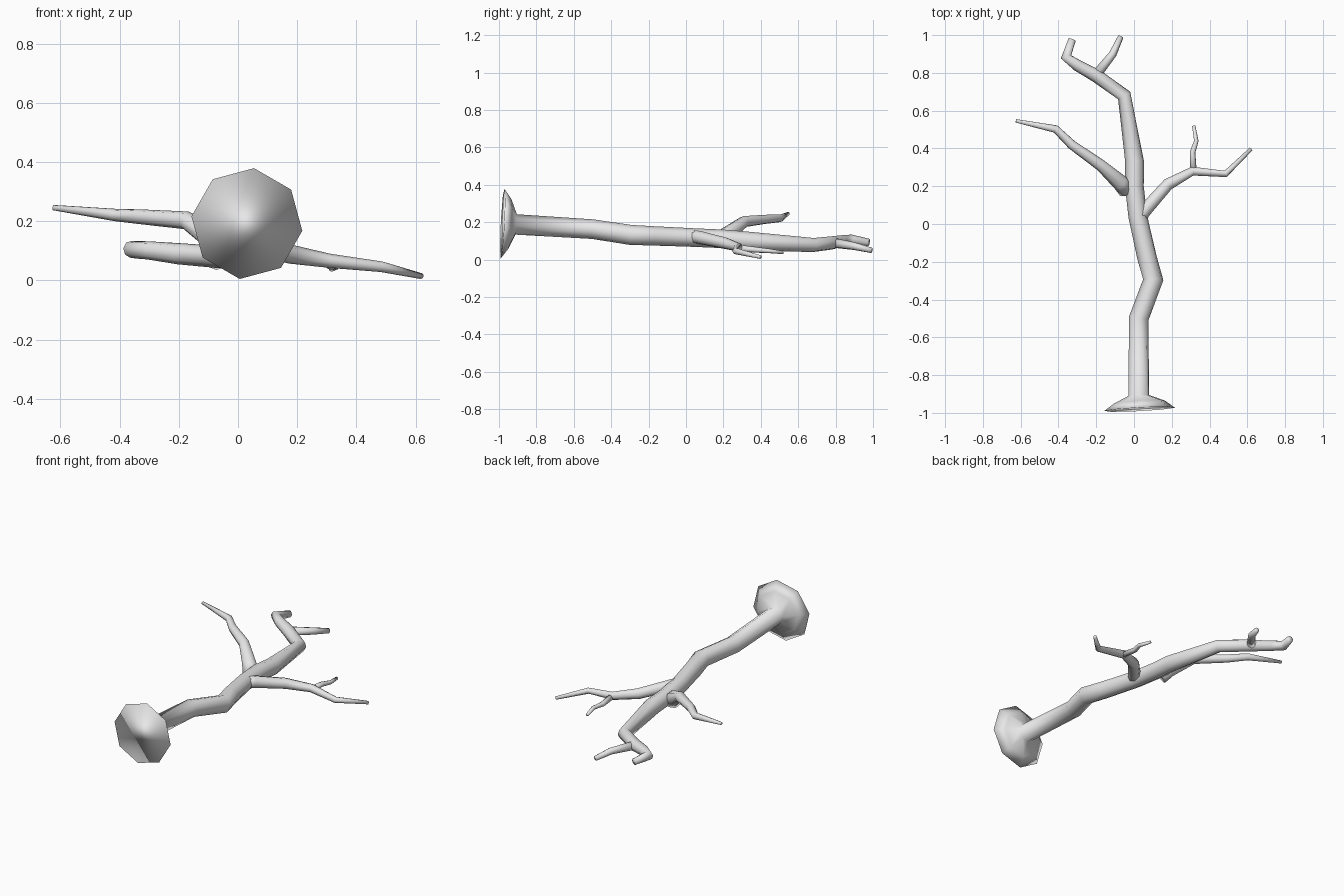
import bpy, bmesh, math
from mathutils import Vector

bark = bpy.data.materials.new("grey_bark")
bark.diffuse_color = (0.8, 0.8, 0.8, 1)
UP = Vector((0, 0, 1))


def limb(name, path, sides=8, phase=37.5):
    """Tapered tube through (x, y, z, radius) points, capped at both ends."""
    pts = [Vector(p[:3]) for p in path]
    bm = bmesh.new()
    rings = []
    for i, p in enumerate(pts):
        # each ring lies in the bisecting plane of its joint
        t = Vector()
        if i > 0:
            t += (p - pts[i - 1]).normalized()
        if i < len(pts) - 1:
            t += (pts[i + 1] - p).normalized()
        t.normalize()
        side = t.cross(UP).normalized()
        up = side.cross(t)
        ring = []
        for k in range(sides):
            a = math.radians(phase) + math.tau * k / sides
            ring.append(bm.verts.new(p + path[i][3] * (side * math.cos(a) + up * math.sin(a))))
        rings.append(ring)
    for a, b in zip(rings, rings[1:]):
        for k in range(sides):
            n = (k + 1) % sides
            bm.faces.new((a[k], a[n], b[n], b[k]))
    bm.faces.new(rings[0][::-1])
    bm.faces.new(rings[-1])
    bmesh.ops.recalc_face_normals(bm, faces=bm.faces)
    for f in bm.faces:
        f.smooth = True
    me = bpy.data.meshes.new(name)
    bm.to_mesh(me)
    bm.free()
    me.materials.append(bark)
    ob = bpy.data.objects.new(name, me)
    bpy.context.collection.objects.link(ob)
    return ob


# Trunk with flared root, bending into the hooked crown
limb("trunk", [
    (0.03, -0.981, 0.192, 0.189), (0.028, -0.942, 0.19, 0.135),
    (0.025, -0.908, 0.188, 0.055), (0.025, -0.5, 0.163, 0.053),
    (0.102, -0.295, 0.132, 0.054), (0.068, -0.175, 0.127, 0.052),
    (0.02, 0.04, 0.118, 0.05), (0.002, 0.2, 0.111, 0.05),
    (0.003, 0.33, 0.1, 0.05), (-0.052, 0.68, 0.078, 0.038),
    (-0.2, 0.785, 0.09, 0.036), (-0.3, 0.84, 0.101, 0.031),
    (-0.36, 0.885, 0.105, 0.029), (-0.327, 0.977, 0.092, 0.02)])

# Twig on the crown
limb("crown_twig", [
    (-0.2, 0.79, 0.09, 0.027), (-0.112, 0.9, 0.072, 0.021),
    (-0.07, 0.992, 0.05, 0.015)])

# Right branch and its small twig
limb("right_branch", [
    (0.02, 0.02, 0.125, 0.036), (0.06, 0.075, 0.118, 0.036),
    (0.18, 0.21, 0.088, 0.032), (0.31, 0.28, 0.066, 0.024),
    (0.485, 0.265, 0.046, 0.018), (0.62, 0.397, 0.014, 0.01)])
limb("right_twig", [
    (0.314, 0.28, 0.062, 0.018), (0.31, 0.38, 0.052, 0.015),
    (0.33, 0.44, 0.047, 0.012), (0.316, 0.52, 0.038, 0.009)])

# Left branch, rising from the side of the trunk
limb("left_branch", [
    (-0.04, 0.185, 0.1, 0.05), (-0.075, 0.22, 0.135, 0.043),
    (-0.175, 0.31, 0.203, 0.031), (-0.33, 0.42, 0.215, 0.025),
    (-0.415, 0.503, 0.221, 0.021), (-0.625, 0.546, 0.246, 0.009)])
